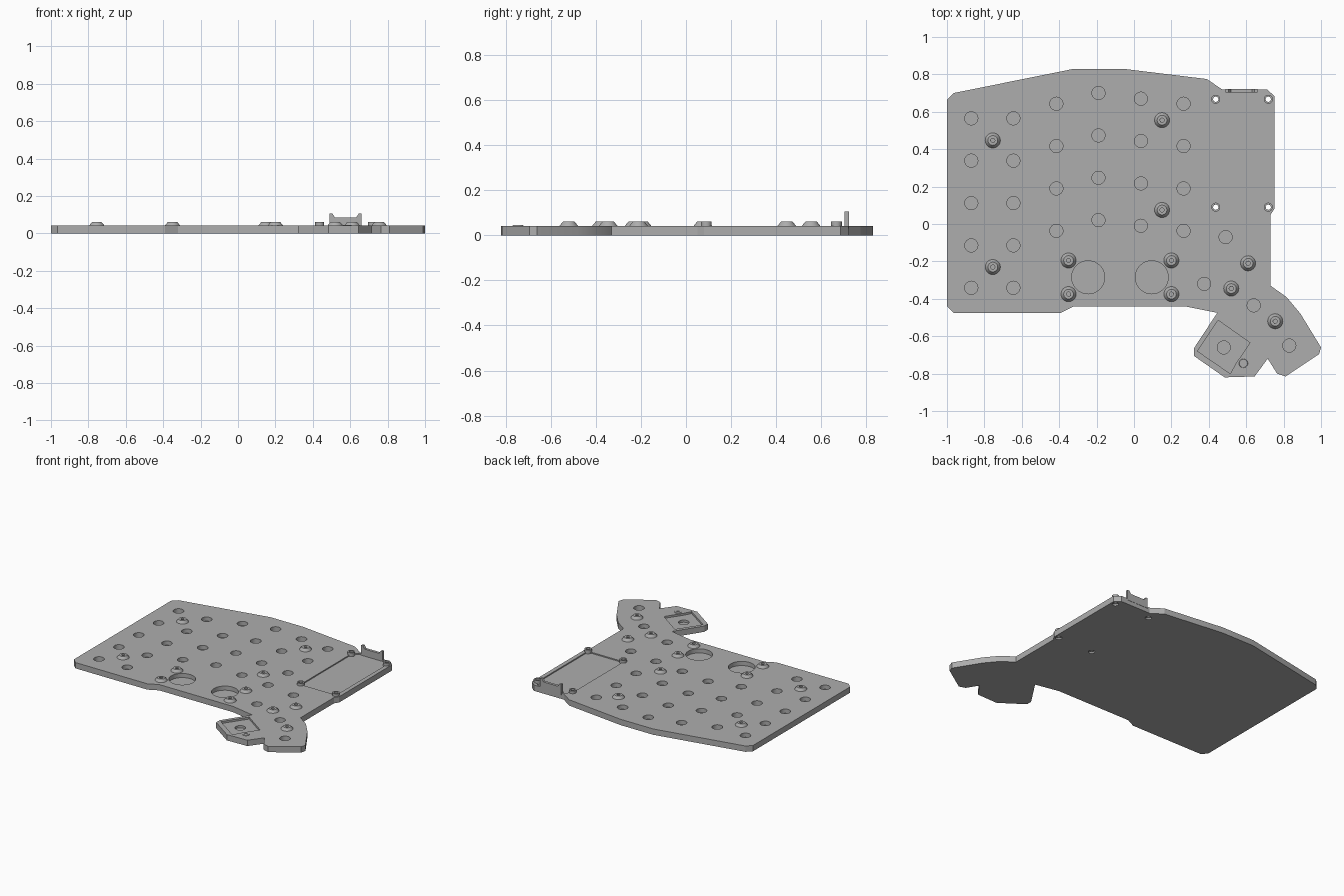
import bpy, bmesh, math
from mathutils import Vector

if "Cube" in bpy.data.objects:
    bpy.data.objects.remove(bpy.data.objects["Cube"])

TOP = 0.042
grey = bpy.data.materials.new("mid grey")
grey.diffuse_color = (0.42, 0.42, 0.42, 1)
grey.use_nodes = True
grey.node_tree.nodes["Principled BSDF"].inputs["Base Color"].default_value = grey.diffuse_color


def finish(bm, name):
    bmesh.ops.recalc_face_normals(bm, faces=bm.faces)
    me = bpy.data.meshes.new(name)
    bm.to_mesh(me)
    bm.free()
    ob = bpy.data.objects.new(name, me)
    bpy.context.collection.objects.link(ob)
    me.materials.append(grey)
    return ob


def prism(bm, pts, z0, z1):
    face = bm.faces.new([bm.verts.new((x, y, z0)) for x, y in pts])
    ext = bmesh.ops.extrude_face_region(bm, geom=[face])
    verts = [v for v in ext["geom"] if isinstance(v, bmesh.types.BMVert)]
    bmesh.ops.translate(bm, verts=verts, vec=(0, 0, z1 - z0))


def circle(x, y, r, n=32):
    return [(x + r * math.cos(2 * math.pi * i / n), y + r * math.sin(2 * math.pi * i / n)) for i in range(n)]


def cut(target, shapes):
    """Subtract a list of (outline, z0, z1) prisms."""
    bm = bmesh.new()
    for pts, z0, z1 in shapes:
        prism(bm, pts, z0, z1)
    cutter = finish(bm, "cutter")
    cutter.hide_render = True
    mod = target.modifiers.new("cut", "BOOLEAN")
    mod.operation, mod.solver, mod.object = "DIFFERENCE", "EXACT", cutter
    bpy.context.view_layer.objects.active = target
    bpy.ops.object.modifier_apply(modifier=mod.name)
    bpy.data.objects.remove(cutter)


def lathe_ring(bm, x, y, profile, n=32):
    """Revolve a closed (radius, z) profile about a vertical axis."""
    rings = [[bm.verts.new((px, py, z)) for px, py in circle(x, y, r, n)] for r, z in profile]
    for a, b in zip(rings, rings[1:] + rings[:1]):
        for i in range(n):
            j = (i + 1) % n
            bm.faces.new((a[i], a[j], b[j], b[i]))


# Plate
outline = [(-1, .665), (-.965, .70), (-.32, .83), (-.06, .83), (.39, .775), (.47, .72),
           (.71, .72), (.75, .685), (.75, .08), (.73, .05), (.73, -.33), (.815, -.39),
           (.89, -.48), (1, -.66), (.99, -.695), (.81, -.815), (.765, -.80), (.715, -.72),
           (.645, -.815), (.485, -.82), (.32, -.705), (.32, -.665), (.445, -.475),
           (.27, -.44), (-.32, -.44), (-.39, -.475), (-.965, -.475), (-1, -.44)]
bm = bmesh.new()
prism(bm, outline, 0, TOP)
plate = finish(bm, "plate")

# Controller recess and thumb recess
cut(plate, [([(.435, .09), (.72, .09), (.72, .665), (.692, .705), (.47, .705), (.435, .665)], TOP - .008, .1),
            ([(.45, -.515), (.62, -.635), (.60, -.665), (.545, -.745), (.515, -.80), (.34, -.68), (.355, -.655)],
             TOP - .014, .1)])

# Blind round pockets, screw holes
columns = [(-.87, .565, 5), (-.645, .565, 5), (-.415, .643, 4), (-.19, .70, 4), (.037, .67, 4), (.265, .643, 4)]
pockets = [(x, y - .2265 * i) for x, y, n in columns for i in range(n)]
pockets += [(.49, -.07), (.375, -.32), (.64, -.435), (.83, -.65), (.48, -.66)]
standoffs = [(-.755, .447), (-.755, -.23), (.15, .555), (.15, .075), (.61, -.21), (.52, -.345), (.755, -.52)]
standoffs += [(x, y) for x in (-.35, .2) for y in (-.195, -.375)]
posts = [(x, y) for x in (.437, .718) for y in (.667, .09)]
shapes = [(circle(x, y, .035), .012, .1) for x, y in pockets]
shapes += [(circle(x, y, .088, 64), .012, .1) for x in (-.245, .095) for y in (-.285,)]
shapes += [(circle(x, y, .011, 16), .015, .1) for x, y in standoffs]
shapes += [(circle(x, y, .014, 24), -.1, .1) for x, y in posts]
cut(plate, shapes)
# Counterbores on the underside
cut(plate, [(circle(x, y, .021, 24), -.1, .012) for x, y in posts])

# Flared standoffs
bm = bmesh.new()
for x, y in standoffs:
    lathe_ring(bm, x, y, [(.011, TOP - .004), (.042, TOP - .004), (.040, TOP + .001), (.026, .06), (.011, .06)])
flared = finish(bm, "standoffs")

# Controller corner posts
bm = bmesh.new()
for x, y in posts:
    lathe_ring(bm, x, y, [(.014, .02), (.024, .02), (.024, .061), (.014, .061)])
corner = finish(bm, "corner_posts")

# Low bump beside the thumb recess
bm = bmesh.new()
lathe_ring(bm, .585, -.745, [(.010, TOP - .004), (.026, TOP - .004), (.022, TOP + .003), (.010, TOP + .003)])
bump = finish(bm, "thumb_bump")

# Notched connector clip on the rear edge
bm = bmesh.new()
profile = [(.49, .03), (.66, .03), (.66, .105), (.645, .105), (.632, .085),
           (.518, .085), (.505, .105), (.49, .105)]
face = bm.faces.new([bm.verts.new((x, .703, z)) for x, z in profile])
ext = bmesh.ops.extrude_face_region(bm, geom=[face])
bmesh.ops.translate(bm, verts=[v for v in ext["geom"] if isinstance(v, bmesh.types.BMVert)], vec=(0, .019, 0))
clip = finish(bm, "connector_clip")

# Smooth round walls, keep edges sharp
for ob in (plate, flared, corner, bump):
    bpy.ops.object.select_all(action="DESELECT")
    ob.select_set(True)
    bpy.context.view_layer.objects.active = ob
    bpy.ops.object.shade_smooth_by_angle(angle=math.radians(25))
